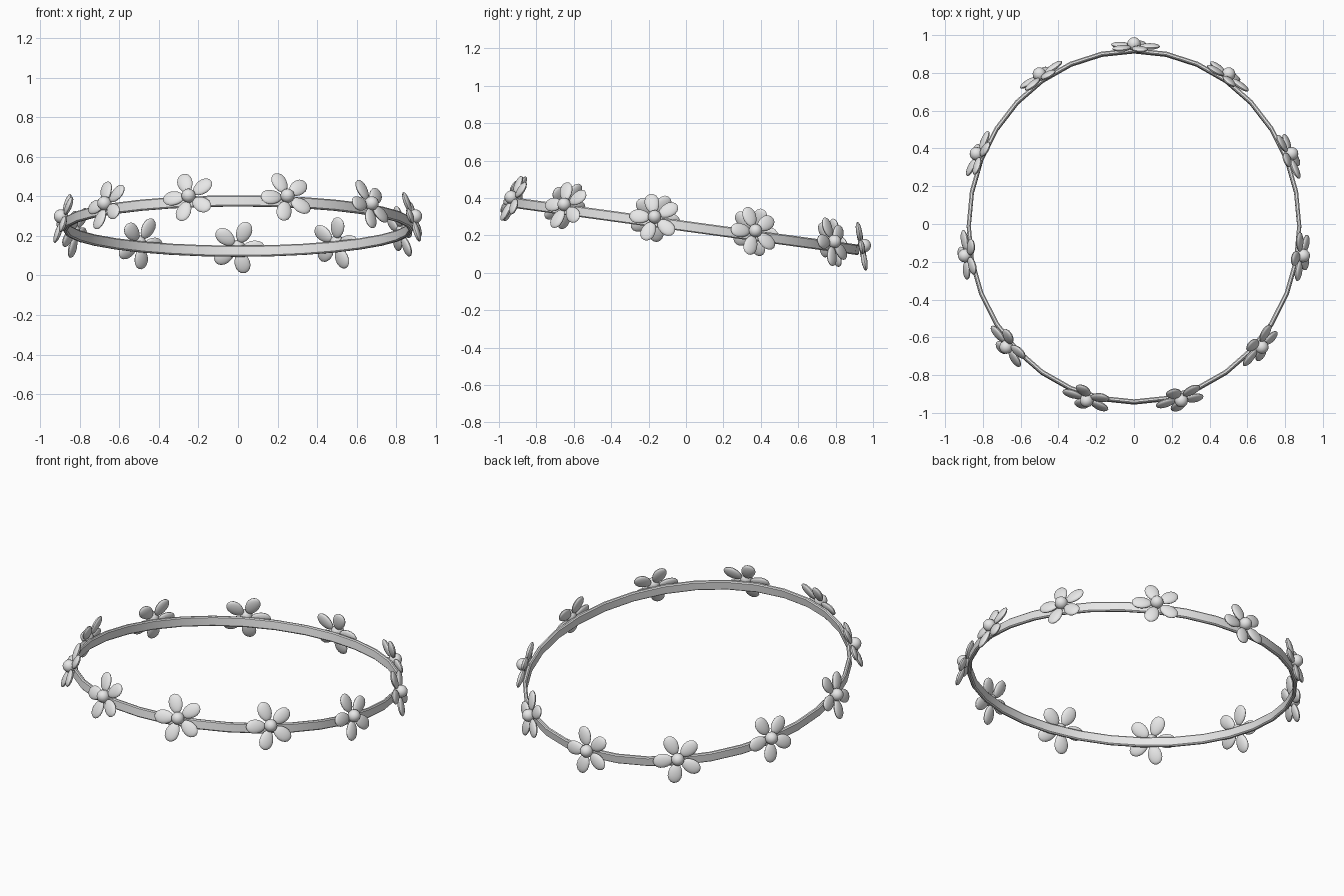
import bpy, bmesh
from math import sin, cos, radians, tau
from mathutils import Matrix, Vector

cube = bpy.data.objects.get("Cube")
if cube:
    bpy.data.objects.remove(cube)

mat = bpy.data.materials.new("light grey")
mat.use_nodes = True
GREY = (0.8, 0.8, 0.8, 1)
mat.diffuse_color = GREY
mat.node_tree.nodes["Principled BSDF"].inputs["Base Color"].default_value = GREY

# The whole headband leans: front high, back low
LEAN = Matrix.Translation((0, -0.013, 0.25)) @ Matrix.Rotation(radians(-7.8), 4, "X")
RX, RY = 0.875, 0.938
SEGMENTS, FLOWERS = 32, 11


def finish(bm, name):
    bmesh.ops.recalc_face_normals(bm, faces=bm.faces)
    mesh = bpy.data.meshes.new(name)
    bm.to_mesh(mesh)
    bm.free()
    mesh.materials.append(mat)
    obj = bpy.data.objects.new(name, mesh)
    bpy.context.collection.objects.link(obj)
    bpy.ops.object.select_all(action="DESELECT")
    obj.select_set(True)
    bpy.context.view_layer.objects.active = obj
    bpy.ops.object.shade_smooth_by_angle(angle=radians(40))
    return obj


def build_band():
    # Chamfered rectangular section swept round an oval
    bm = bmesh.new()
    w, h, c = 0.011, 0.028, 0.006
    section = [(-w + c, -h), (w - c, -h), (w, -h + c), (w, h - c),
               (w - c, h), (-w + c, h), (-w, h - c), (-w, -h + c)]
    rings = []
    for i in range(SEGMENTS):
        a = tau * i / SEGMENTS
        rings.append([bm.verts.new(((RX + d) * sin(a), (RY + d) * cos(a), z))
                      for d, z in section])
    for i, ring in enumerate(rings):
        nxt = rings[(i + 1) % SEGMENTS]
        for j in range(len(section)):
            k = (j + 1) % len(section)
            bm.faces.new((ring[j], ring[k], nxt[k], nxt[j]))
    finish(bm, "band").matrix_world = LEAN


def build_flower(name, a):
    bm = bmesh.new()
    # Five egg-shaped petals around the local z axis
    for k in range(5):
        petal = bmesh.ops.create_uvsphere(bm, u_segments=16, v_segments=10, radius=1)["verts"]
        for v in petal:
            width = 0.039 * (1 + 0.12 * v.co.x)
            v.co = Vector((0.082 + 0.056 * v.co.x, width * v.co.y, 0.016 * v.co.z))
        bmesh.ops.rotate(bm, verts=petal, cent=(0, 0, 0),
                         matrix=Matrix.Rotation(radians(183 + 72 * k), 3, "Z"))
    # Round centre
    bmesh.ops.create_uvsphere(bm, u_segments=16, v_segments=10, radius=0.036,
                              matrix=Matrix.Translation((0, 0, 0.014)))
    obj = finish(bm, name)
    # Face outward from the oval, tipped slightly upward
    normal = Vector((sin(a) / RX, cos(a) / RY, 0)).normalized()
    up = Vector((0, 0, 1))
    frame = Matrix((up.cross(normal), up, normal)).transposed().to_4x4()
    place = Matrix.Translation(((RX + 0.02) * sin(a), (RY + 0.02) * cos(a), 0.023))
    obj.matrix_world = LEAN @ place @ frame @ Matrix.Rotation(radians(-18), 4, "X")


build_band()
for n in range(FLOWERS):
    # Flowers sit slightly closer together toward the front
    turn = tau * n / FLOWERS
    build_flower(f"flower_{n + 1}", turn + 0.023 * sin(turn))
